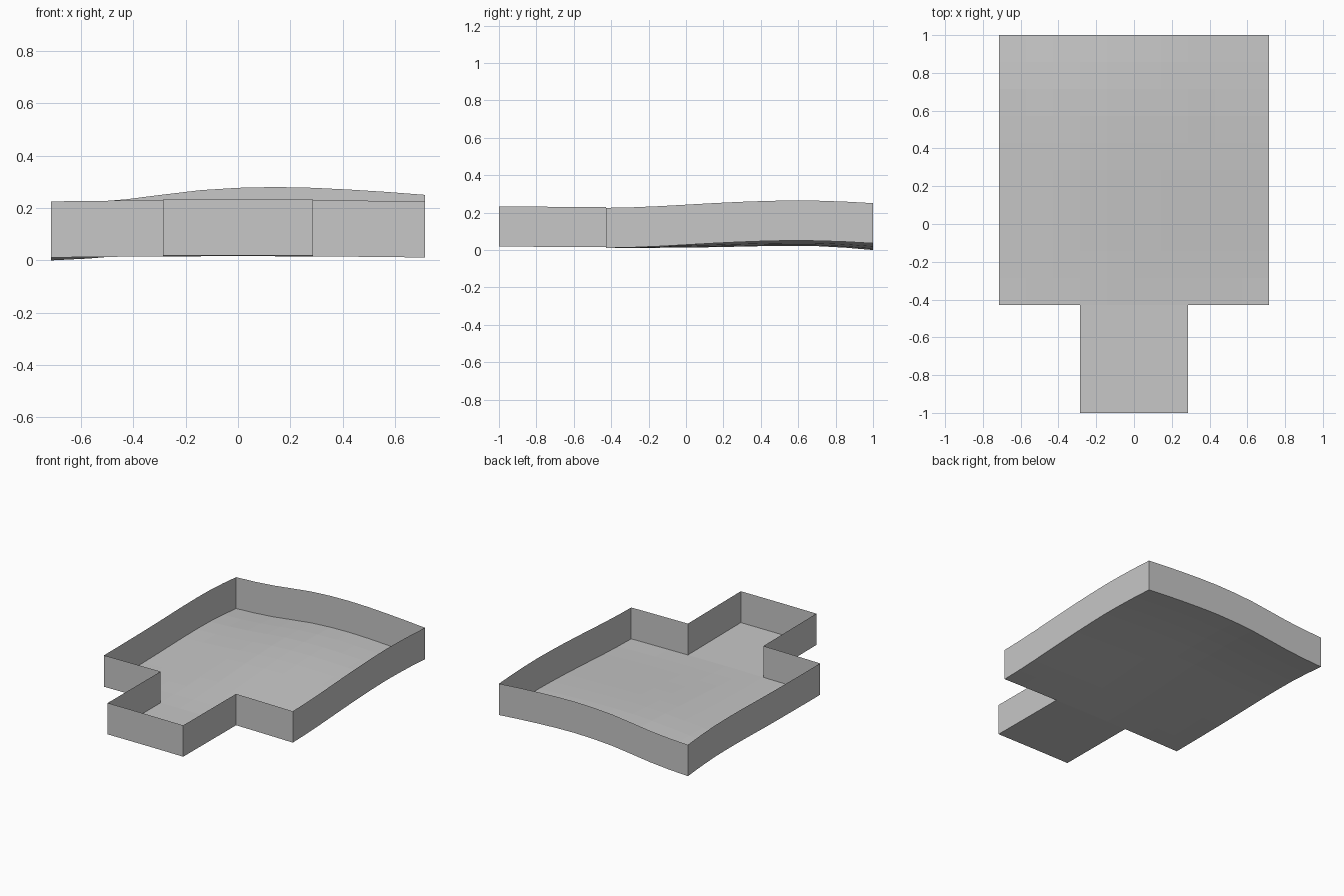
import bpy
import bmesh

cube = bpy.data.objects.get("Cube")
if cube:
    bpy.data.objects.remove(cube, do_unlink=True)

CELL = 1 / 7            # floor tile size
WALL = 1.5 * CELL       # wall height
HALF, STEM = 5, 2       # half widths of room and passage, in tiles
DEPTH, PASSAGE = 10, 4  # lengths of room and passage, in tiles

# Floor heights along the edges of the room, one per tile corner
BACK = [0, .007, .019, .037, .054, .063, .066, .063, .056, .047, .036]
EAST = [.011, .014, .020, .028, .036, .043, .048, .051, .049, .044, .036]
WEST = [.011, .011, .012, .013, .015, .018, .021, .022, .020, .012, 0]


def front_height(i):
    return .016 - .005 * (i / HALF) ** 2


def floor_height(i, j):
    """Blend the four edge curves into one gently rolling surface."""
    if j < 0:
        return front_height(i) - .0008 * j
    u, v = (i + HALF) / (2 * HALF), j / DEPTH
    across = (1 - u) * WEST[j] + u * EAST[j]
    along = (1 - v) * front_height(i) + v * BACK[i + HALF]
    corners = ((1 - v) * front_height(HALF)
               + v * ((1 - u) * BACK[0] + u * BACK[-1]))
    return across + along - corners


def point(i, j, lift=0):
    return (i * CELL, (j + PASSAGE) * CELL - 1, floor_height(i, j) + lift)


def make_object(name, bm, material):
    mesh = bpy.data.meshes.new(name)
    bm.to_mesh(mesh)
    bm.free()
    mesh.materials.append(material)
    obj = bpy.data.objects.new(name, mesh)
    bpy.context.collection.objects.link(obj)
    return obj


grey = bpy.data.materials.new("stone_grey")
grey.use_nodes = True
colour = (.57, .57, .57, 1)
grey.diffuse_color = colour
grey.node_tree.nodes["Principled BSDF"].inputs["Base Color"].default_value = colour

# Floor: room tiles plus the narrower passage tiles
bm = bmesh.new()
corner = {}


def floor_vert(i, j):
    if (i, j) not in corner:
        corner[i, j] = bm.verts.new(point(i, j))
    return corner[i, j]


for j in range(-PASSAGE, DEPTH):
    half = STEM if j < 0 else HALF
    for i in range(-half, half):
        bm.faces.new([floor_vert(i, j), floor_vert(i + 1, j),
                      floor_vert(i + 1, j + 1), floor_vert(i, j + 1)])
make_object("floor", bm, grey)


# Walls: thin sheets that follow the floor along each straight run
def make_wall(name, start, end):
    steps = max(abs(end[0] - start[0]), abs(end[1] - start[1]))
    bm = bmesh.new()
    pairs = []
    for k in range(steps + 1):
        i = start[0] + (end[0] - start[0]) * k // steps
        j = start[1] + (end[1] - start[1]) * k // steps
        pairs.append((bm.verts.new(point(i, j)), bm.verts.new(point(i, j, WALL))))
    for (a, b), (c, d) in zip(pairs, pairs[1:]):
        bm.faces.new([a, c, d, b])
    make_object(name, bm, grey)


# Counter-clockwise outline, so the walls face outward
outline = [
    ("passage_end_wall", (-STEM, -PASSAGE)),
    ("passage_left_wall", (STEM, -PASSAGE)),
    ("front_left_wall", (STEM, 0)),
    ("left_wall", (HALF, 0)),
    ("back_wall", (HALF, DEPTH)),
    ("right_wall", (-HALF, DEPTH)),
    ("front_right_wall", (-HALF, 0)),
    ("passage_right_wall", (-STEM, 0)),
]
for n, (name, start) in enumerate(outline):
    make_wall(name, start, outline[(n + 1) % len(outline)][1])
